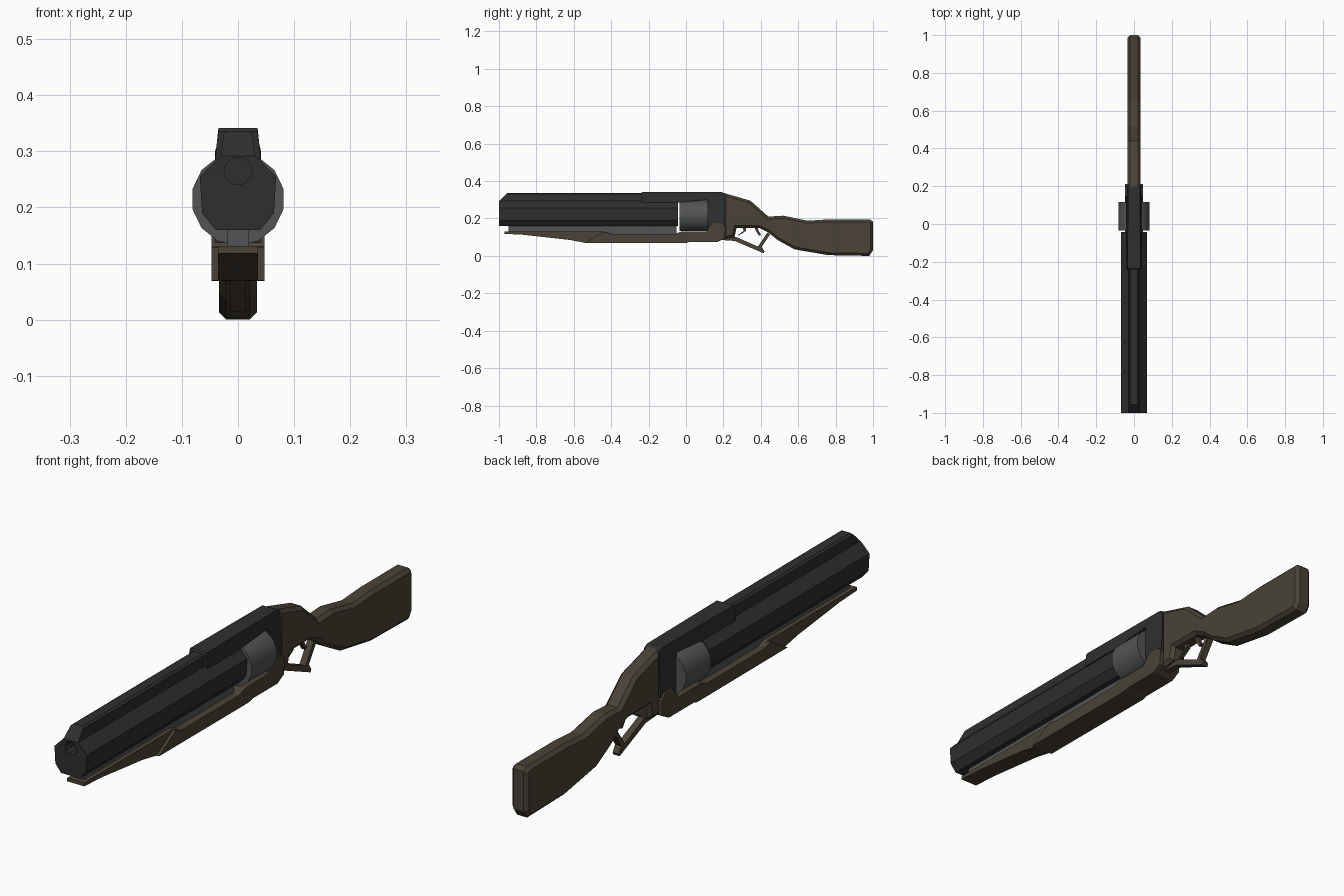
import bpy, bmesh, math
from mathutils import Vector

if "Cube" in bpy.data.objects:
    bpy.data.objects.remove(bpy.data.objects["Cube"])


def material(name, rgb):
    m = bpy.data.materials.new(name)
    m.diffuse_color = (*rgb, 1)
    m.use_nodes = True
    m.node_tree.nodes["Principled BSDF"].inputs["Base Color"].default_value = m.diffuse_color
    return m


BLACK = material("dark_metal", (0.028, 0.028, 0.03))
STEEL = material("steel", (0.085, 0.09, 0.09))
WOOD = material("wood", (0.068, 0.055, 0.038))


def finish(bm, name, mat):
    bmesh.ops.recalc_face_normals(bm, faces=bm.faces)
    me = bpy.data.meshes.new(name)
    bm.to_mesh(me)
    bm.free()
    ob = bpy.data.objects.new(name, me)
    bpy.context.collection.objects.link(ob)
    me.materials.append(mat)
    return ob


def prism(points, offset):
    """Extrude a closed outline of 3D points by an offset."""
    bm = bmesh.new()
    face = bm.faces.new([bm.verts.new(p) for p in points])
    new = bmesh.ops.extrude_face_region(bm, geom=[face])["geom"]
    bmesh.ops.translate(bm, vec=offset,
                        verts=[v for v in new if isinstance(v, bmesh.types.BMVert)])
    return bm


def side_part(name, outline, half, mat, bevel=0.0):
    """Part from a (y, z) side outline, symmetric about x = 0."""
    bm = prism([(-half, y, z) for y, z in outline], (2 * half, 0, 0))
    if bevel:
        rim = [e for e in bm.edges if abs(e.verts[0].co.x - e.verts[1].co.x) < 1e-5]
        bmesh.ops.bevel(bm, geom=rim, offset=bevel, segments=1, affect='EDGES',
                        clamp_overlap=True)
    return finish(bm, name, mat)


def rod(name, radius, y0, y1, z, sides, mat, turn=0.0):
    ring = [(radius * math.cos(turn + i * math.tau / sides), y0,
             z + radius * math.sin(turn + i * math.tau / sides)) for i in range(sides)]
    return finish(prism(ring, (0, y1 - y0, 0)), name, mat)


# Barrel: faceted shroud with top rib and slanted muzzle top
half = [(0.04, 0.16), (0.064, 0.19), (0.068, 0.255), (0.03, 0.293), (0.026, 0.33), (0.018, 0.336)]
section = half + [(-x, z) for x, z in reversed(half)]
bm = prism([(x, -1, z) for x, z in section], (0, 0.957, 0))
cut = bmesh.ops.bisect_plane(bm, geom=bm.verts[:] + bm.edges[:] + bm.faces[:],
                             plane_co=(0, -1, 0.295),
                             plane_no=Vector((0, -0.041, 0.043)).normalized(),
                             clear_outer=False)
bm.free()
bm = prism([(x, -1, z) for x, z in section], (0, 0.957, 0))
bmesh.ops.bisect_plane(bm, geom=bm.verts[:] + bm.edges[:] + bm.faces[:],
                       plane_co=(0, -1, 0.292), plane_no=(0, -0.72, 0.69))
for v in bm.verts:
    if v.co.z > 0.292 and v.co.y < -0.9:
        v.co.y = max(v.co.y, -1 + (v.co.z - 0.292) * 0.98)
barrel = finish(bm, "barrel", BLACK)

# Bore cut into the muzzle
cutter = rod("bore_cutter", 0.025, -1.1, -0.9, 0.265, 10, BLACK)
cutter.hide_render = True
mod = barrel.modifiers.new("bore", 'BOOLEAN')
mod.operation, mod.object, mod.solver = 'DIFFERENCE', cutter, 'EXACT'
bpy.context.view_layer.objects.active = barrel
bpy.ops.object.modifier_apply(modifier=mod.name)
bpy.data.objects.remove(cutter)

# Receiver: top strap over the cylinder and solid rear block
receiver = side_part("receiver", [(-0.24, 0.335), (-0.235, 0.342), (0.19, 0.342), (0.207, 0.332),
                                  (0.207, 0.12), (0.115, 0.12), (0.115, 0.3), (-0.043, 0.285),
                                  (-0.24, 0.285)], 0.041, BLACK)
for v in receiver.data.vertices:
    if v.co.y > 0.18 and v.co.z > 0.3:
        v.co.x *= 0.75
    elif v.co.y < 0.0 and v.co.z > 0.3:
        v.co.x *= 0.85

# Revolving cylinder
cyl = rod("revolving_cylinder", 0.083, -0.034, 0.117, 0.215, 14, STEEL, math.pi / 14)
bpy.context.view_layer.objects.active = cyl
cyl.select_set(True)
bpy.ops.object.shade_smooth_by_angle(angle=math.radians(35))
cyl.select_set(False)

# Magazine rail below the barrel
side_part("under_rail", [(-0.95, 0.162), (-0.95, 0.125), (-0.05, 0.11), (-0.05, 0.162)],
          0.019, STEEL)

# Fore-end: narrow front tip and wider main grip
side_part("fore_end_tip", [(-0.97, 0.131), (-0.97, 0.118), (-0.87, 0.113), (-0.62, 0.085),
                           (-0.54, 0.07), (-0.4, 0.07), (-0.4, 0.118), (-0.44, 0.131)],
          0.036, WOOD)
side_part("fore_end_grip", [(-0.54, 0.07), (0.0, 0.069), (0.02, 0.075), (0.17, 0.075),
                            (0.207, 0.095), (0.212, 0.155), (0.19, 0.175), (0.145, 0.175),
                            (0.11, 0.131), (-0.02, 0.131), (-0.06, 0.118), (-0.4, 0.118),
                            (-0.44, 0.129)], 0.047, WOOD)

# Shoulder stock with chamfered rim
side_part("stock", [(0.2, 0.337), (0.345, 0.295), (0.44, 0.21), (0.52, 0.215), (0.65, 0.188),
                    (0.76, 0.195), (0.985, 0.195), (1.0, 0.182), (1.0, 0.03), (0.98, 0.0),
                    (0.76, 0.004), (0.58, 0.035), (0.49, 0.085), (0.44, 0.125), (0.39, 0.15),
                    (0.27, 0.15), (0.26, 0.1), (0.2, 0.09)], 0.034, WOOD, 0.013)

# Lever guard and triggers
side_part("lever_guard", [(0.19, 0.105), (0.19, 0.085), (0.26, 0.08), (0.415, 0.014), (0.42, 0.024),
                          (0.405, 0.048), (0.45, 0.115), (0.435, 0.125), (0.385, 0.05),
                          (0.27, 0.1)], 0.013, WOOD)
for i, y in enumerate((0.3, 0.365)):
    side_part(f"trigger_{i + 1}", [(y, 0.155), (y + 0.008, 0.135), (y + 0.025 * (2 * i - 1), 0.108),
                                   (y + 0.025 * (2 * i - 1) + 0.012, 0.112),
                                   (y + 0.022, 0.135), (y + 0.02, 0.155)], 0.008, WOOD)
